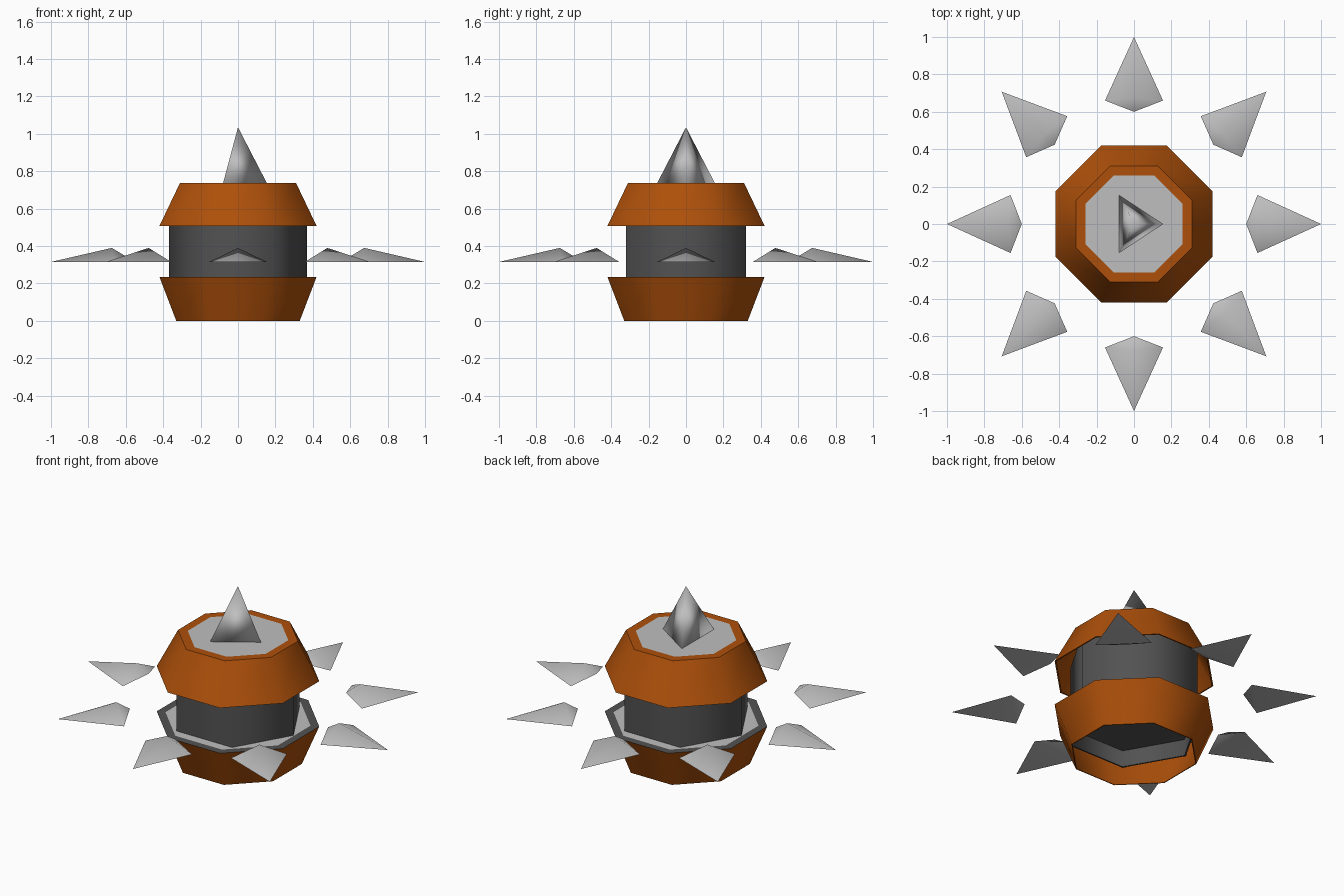
import bpy, bmesh, math
from mathutils import Matrix, Vector

if "Cube" in bpy.data.objects:
    bpy.data.objects.remove(bpy.data.objects["Cube"])


def material(name, rgb):
    m = bpy.data.materials.new(name)
    m.diffuse_color = (*rgb, 1)
    m.use_nodes = True
    m.node_tree.nodes["Principled BSDF"].inputs["Base Color"].default_value = m.diffuse_color
    return m


ORANGE = material("burnt_orange", (0.42, 0.08, 0.003))
DARK = material("dark_grey", (0.085, 0.085, 0.085))
LIGHT = material("light_grey", (0.52, 0.52, 0.52))


def finish(name, bm, mats, smooth):
    bmesh.ops.recalc_face_normals(bm, faces=bm.faces[:])
    mesh = bpy.data.meshes.new(name)
    bm.to_mesh(mesh)
    bm.free()
    for m in mats:
        mesh.materials.append(m)
    ob = bpy.data.objects.new(name, mesh)
    bpy.context.collection.objects.link(ob)
    bpy.ops.object.select_all(action='DESELECT')
    ob.select_set(True)
    bpy.context.view_layer.objects.active = ob
    bpy.ops.object.shade_smooth_by_angle(angle=math.radians(smooth))
    return ob


def lathe(name, sides, start, profile, slots, mats, smooth):
    """Stack polygon rings (corner radius, z); slots = material of first cap, each band, last cap."""
    bm = bmesh.new()
    rings = []
    for r, z in profile:
        angles = [start + i * math.tau / sides for i in range(sides)]
        rings.append([bm.verts.new((r * math.cos(a), r * math.sin(a), z)) for a in angles])
    bm.faces.new(rings[0]).material_index = slots[0]
    for lo, hi, slot in zip(rings, rings[1:], slots[1:]):
        for i in range(sides):
            j = (i + 1) % sides
            bm.faces.new((lo[i], lo[j], hi[j], hi[i])).material_index = slot
    bm.faces.new(rings[-1]).material_index = slots[-1]
    return finish(name, bm, mats, smooth)


def hull(name, points, matrix=Matrix()):
    bm = bmesh.new()
    for p in points:
        bm.verts.new(matrix @ Vector(p))
    bmesh.ops.convex_hull(bm, input=bm.verts[:])
    return finish(name, bm, [LIGHT], 120)


K = 1 / math.cos(math.pi / 8)      # octagon flat-to-corner factor
EIGHTH = math.pi / 8
MATS = [ORANGE, DARK, LIGHT]

# Lower bowl, hollow from below: orange walls, dark rim, light plate
lathe("lower_band", 8, EIGHTH,
      [(0.412 * K, 0.228), (0.325 * K, 0), (0.33 * K, 0), (0.42 * K, 0.235), (0.375 * K, 0.235)],
      [2, 0, 0, 0, 1, 2], MATS, 50)

# Upper cap, hollow from below: orange walls and rim around a light plate
lathe("upper_band", 8, EIGHTH,
      [(0.305 * K, 0.73), (0.412 * K, 0.508), (0.42 * K, 0.508), (0.31 * K, 0.738), (0.26 * K, 0.738)],
      [2, 0, 0, 0, 0, 2], MATS, 50)

# Hexagonal core reaching into both bands, hollow at the bottom
lathe("core", 6, 0, [(0.36, 0.225), (0.36, 0.125), (0.37, 0.125), (0.37, 0.615)],
      [0, 0, 0, 0, 0], [DARK], 62)

# Three-sided spike on top
hull("top_spike", [(0, 0, 1.035), (-0.08, 0.155, 0.735), (-0.08, -0.155, 0.735), (0.155, 0, 0.735)])

# Ring of eight floating spikes
SPIKE = [(1, 0, 0.315), (0.66, 0.155, 0.315), (0.66, -0.155, 0.315),
         (0.675, 0, 0.39), (0.6, 0, 0.345)]
for i in range(8):
    hull(f"side_spike_{i + 1}", SPIKE, Matrix.Rotation(i * math.pi / 4, 4, 'Z'))
